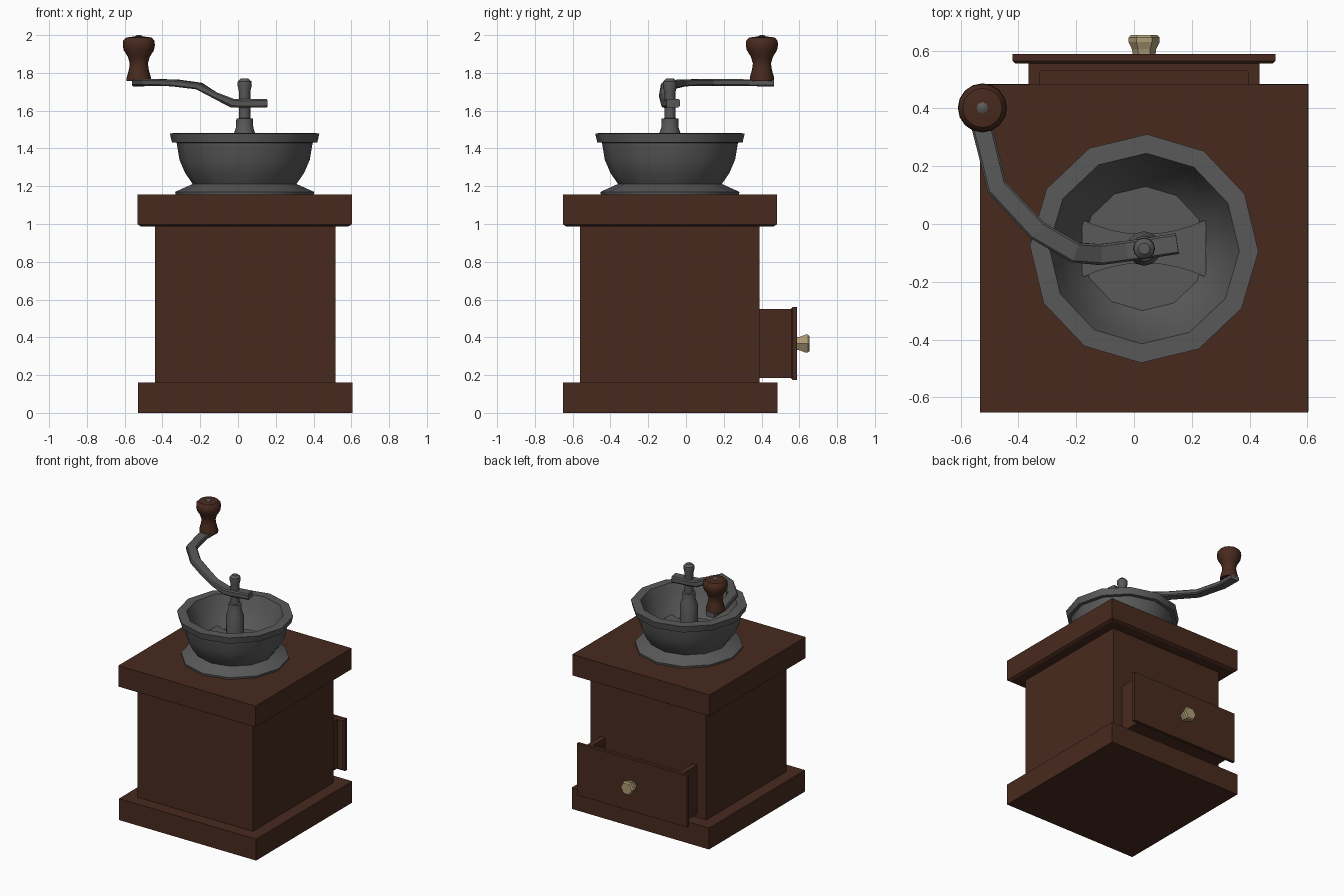
import bpy, bmesh, math
from mathutils import Vector, Matrix

if "Cube" in bpy.data.objects:
    bpy.data.objects.remove(bpy.data.objects["Cube"])

CX, CY = 0.035, -0.085   # axis of the mill


def material(name, rgb):
    m = bpy.data.materials.new(name)
    m.diffuse_color = (*rgb, 1)
    m.use_nodes = True
    m.node_tree.nodes["Principled BSDF"].inputs["Base Color"].default_value = m.diffuse_color
    return m


WOOD = material("wood", (0.065, 0.023, 0.013))
METAL = material("metal", (0.1, 0.1, 0.1))
BRASS = material("brass", (0.42, 0.33, 0.18))


def finish(name, bm, mat, smooth=None):
    bmesh.ops.recalc_face_normals(bm, faces=bm.faces)
    me = bpy.data.meshes.new(name)
    bm.to_mesh(me)
    bm.free()
    ob = bpy.data.objects.new(name, me)
    bpy.context.collection.objects.link(ob)
    me.materials.append(mat)
    if smooth:
        bpy.ops.object.select_all(action='DESELECT')
        ob.select_set(True)
        bpy.context.view_layer.objects.active = ob
        bpy.ops.object.shade_smooth_by_angle(angle=math.radians(smooth))
    return ob


def add_box(bm, lo, hi):
    lo, hi = Vector(lo), Vector(hi)
    size = hi - lo
    m = Matrix.Translation((lo + hi) / 2) @ Matrix.Diagonal((*size, 1))
    return bmesh.ops.create_cube(bm, size=1, matrix=m)["verts"]


def box(name, lo, hi, mat=WOOD):
    bm = bmesh.new()
    add_box(bm, lo, hi)
    return finish(name, bm, mat)


def loft(bm, rings):
    """Skin closed rings of points and cap both ends."""
    vs = [[bm.verts.new(p) for p in r] for r in rings]
    n = len(vs[0])
    for a, b in zip(vs, vs[1:]):
        for i in range(n):
            j = (i + 1) % n
            bm.faces.new((a[i], a[j], b[j], b[i]))
    bm.faces.new(vs[0])
    bm.faces.new(vs[-1])


def lathe(name, profile, sides, origin, mat, smooth=40, turn=0.0, axis='Z'):
    bm = bmesh.new()
    rings = []
    for r, h in profile:
        ring = []
        for i in range(sides):
            a = turn + 2 * math.pi * i / sides
            c, s = r * math.cos(a), r * math.sin(a)
            p = Vector((c, s, h)) if axis == 'Z' else Vector((c, h, s))
            ring.append(p + Vector(origin))
        rings.append(ring)
    loft(bm, rings)
    return finish(name, bm, mat, smooth)


# wooden body and slabs
box("base_slab", (-0.53, -0.65, 0), (0.605, 0.485, 0.16))
box("body", (-0.44, -0.56, 0.15), (0.515, 0.39, 1.0))
bm = bmesh.new()
loft(bm, [[(CX + sx * h, CY + sy * h, z) for sx, sy in ((-1, -1), (1, -1), (1, 1), (-1, 1))]
          for h, z in ((0.55, 0.988), (0.5675, 0.998), (0.5675, 1.155))])
finish("top_slab", bm, WOOD)

# open drawer: floor, two sides, front board
bm = bmesh.new()
add_box(bm, (-0.365, 0.2, 0.185), (0.435, 0.56, 0.215))
for x in (-0.365, 0.395):
    add_box(bm, (x, 0.2, 0.185), (x + 0.04, 0.56, 0.55))
add_box(bm, (-0.365, 0.53, 0.185), (0.435, 0.56, 0.55))
finish("drawer_box", bm, WOOD)
bm = bmesh.new()
loft(bm, [[(CX + sx * (0.445 + e), y, 0.3675 + sz * (0.183 + e))
           for sx, sz in ((-1, -1), (1, -1), (1, 1), (-1, 1))]
          for e, y in ((0, 0.555), (0.01, 0.565), (0.01, 0.588))])
finish("drawer_front", bm, WOOD)
lathe("drawer_knob", [(0.038, 0.58), (0.042, 0.605), (0.054, 0.63), (0.054, 0.645), (0.045, 0.655)],
      6, (CX, 0, 0.367), BRASS, None, axis='Y')

# hopper bowl with foot flange, lip and hollow inside
lathe("hopper_bowl", [(0.365, 1.15), (0.368, 1.17), (0.29, 1.205), (0.275, 1.212), (0.315, 1.27),
                      (0.345, 1.34), (0.36, 1.43), (0.385, 1.432), (0.396, 1.48), (0.33, 1.482),
                      (0.305, 1.42), (0.265, 1.33), (0.215, 1.27)],
      12, (CX, CY, 0), METAL, 32, math.radians(-1.5))

# waisted bridge across the bowl that carries the shaft
bm = bmesh.new()
xs = [-0.215 + 0.43 * i / 8 for i in range(9)]
half = [(x, 0.05 + 0.05 * (x / 0.215) ** 2) for x in xs]
outline = half + [(x, -w) for x, w in reversed(half)]
loft(bm, [[(CX + x, CY + y, z) for x, y in outline] for z in (1.26, 1.295)])
finish("shaft_bridge", bm, METAL)

# shaft, collar and nut
lathe("shaft", [(0.06, 1.27), (0.06, 1.47), (0.046, 1.51), (0.044, 1.558), (0.03, 1.56),
                (0.03, 1.70), (0.038, 1.735), (0.036, 1.755), (0.02, 1.77)],
      12, (CX, CY, 0), METAL, 35)

# crank arm: flat bar swept along a bent path
path = [Vector(p) for p in ((0.15, -0.068, 1.64), (0.02, -0.088, 1.638), (-0.03, -0.095, 1.64),
                            (-0.12, -0.106, 1.68), (-0.205, -0.098, 1.73), (-0.335, -0.022, 1.747),
                            (-0.475, 0.128, 1.75), (-0.525, 0.33, 1.748), (-0.525, 0.465, 1.746))]
rings = []
for i, p in enumerate(path):
    t = (path[min(i + 1, len(path) - 1)] - path[max(i - 1, 0)]).normalized()
    side = Vector((-t.y, t.x, 0)).normalized()
    up = t.cross(side)
    up = -up if up.z < 0 else up
    w = 0.036
    h = 0.023 if i < 3 else 0.018
    rings.append([p + side * w * a + up * h * b for a, b in
                  ((-1, -0.6), (-0.8, -1), (0.8, -1), (1, -0.6), (1, 0.6), (0.8, 1), (-0.8, 1), (-1, 0.6))])
bm = bmesh.new()
loft(bm, rings)
finish("crank_arm", bm, METAL)

# turned handle and its pin
H = (-0.525, 0.402, 0)
lathe("crank_handle", [(0.064, 1.758), (0.064, 1.775), (0.052, 1.82), (0.048, 1.85), (0.058, 1.885),
                       (0.08, 1.92), (0.085, 1.945), (0.083, 1.97), (0.068, 1.987), (0.03, 1.992)],
      16, H, WOOD)
lathe("handle_pin", [(0.02, 1.98), (0.02, 1.994), (0.01, 2.0)], 8, H, METAL)
